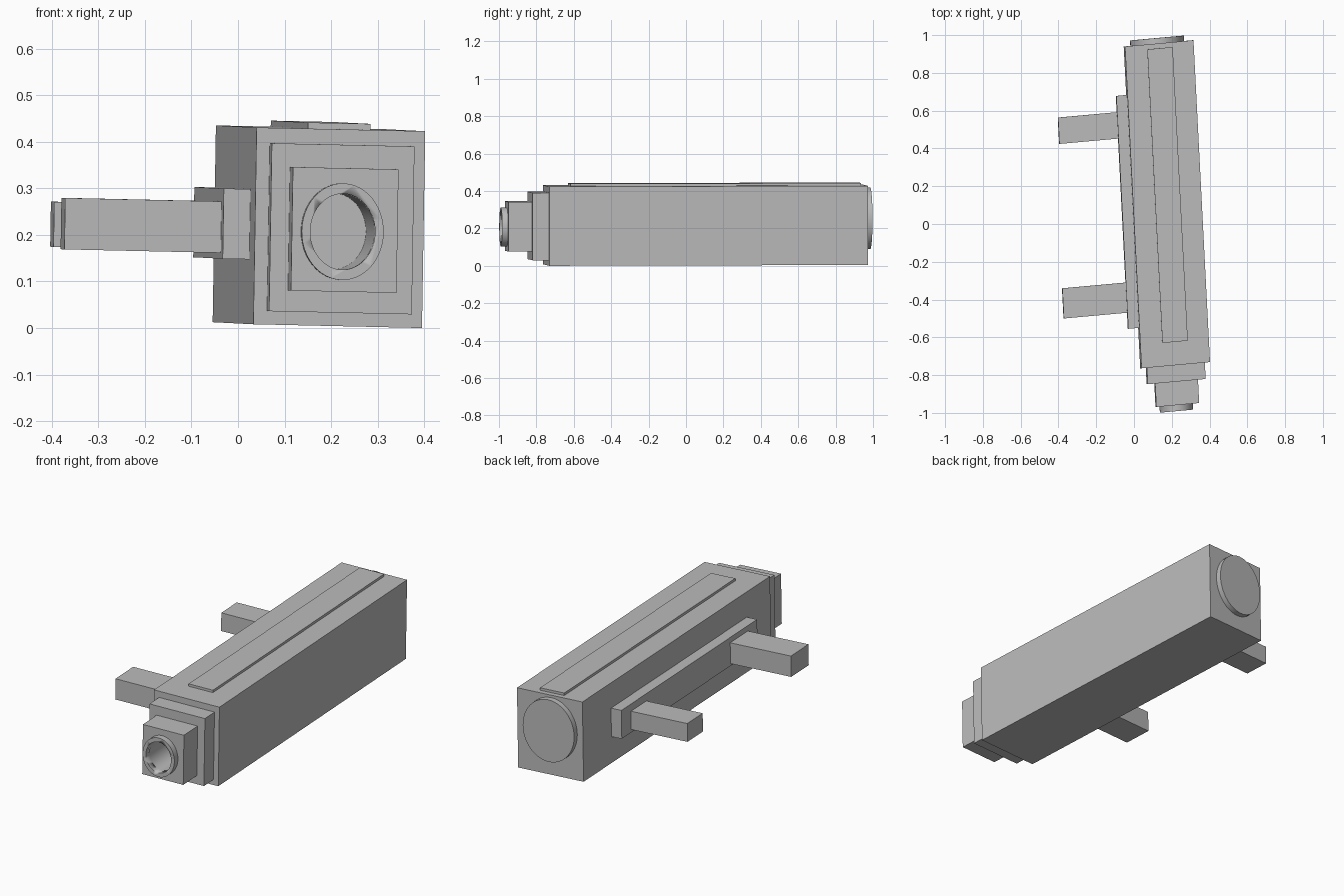
import bpy, bmesh, math
from mathutils import Matrix, Vector

if "Cube" in bpy.data.objects:
    bpy.data.objects.remove(bpy.data.objects["Cube"])

# Slightly skewed frame shared by all parts: u across, v along the body, w up
O = Vector((0.033, -0.764, 0.008))
U = Vector((0.9956, 0.0908, -0.022))
V = Vector((-0.0513, 0.9987, 0.0026))
W = Vector((0.0166, 0.0, 0.9998))
FRAME = Matrix((
    (U.x, V.x, W.x, O.x),
    (U.y, V.y, W.y, O.y),
    (U.z, V.z, W.z, O.z),
    (0, 0, 0, 1)))

grey = bpy.data.materials.new("plain grey")
grey.diffuse_color = (0.5, 0.5, 0.5, 1)
grey.use_nodes = True
grey.node_tree.nodes["Principled BSDF"].inputs["Base Color"].default_value = grey.diffuse_color


def finish(name, bm):
    bmesh.ops.transform(bm, matrix=FRAME, verts=bm.verts)
    bmesh.ops.recalc_face_normals(bm, faces=bm.faces)
    me = bpy.data.meshes.new(name)
    bm.to_mesh(me)
    bm.free()
    me.materials.append(grey)
    ob = bpy.data.objects.new(name, me)
    bpy.context.collection.objects.link(ob)
    return ob


def box(name, u, v, w):
    bm = bmesh.new()
    bmesh.ops.create_cube(bm, size=1)
    size = Matrix.Diagonal((u[1] - u[0], v[1] - v[0], w[1] - w[0], 1))
    mid = Matrix.Translation((sum(u) / 2, sum(v) / 2, sum(w) / 2))
    bmesh.ops.transform(bm, matrix=mid @ size, verts=bm.verts)
    return finish(name, bm)


def disc(name, cu, cw, ru, rw, v):
    """Oval cylinder running along v."""
    bm = bmesh.new()
    bmesh.ops.create_cone(bm, cap_ends=True, segments=48, radius1=1, radius2=1, depth=1)
    m = (Matrix.Translation((cu, sum(v) / 2, cw))
         @ Matrix.Diagonal((ru, v[1] - v[0], rw, 1))
         @ Matrix.Rotation(math.pi / 2, 4, 'X'))
    bmesh.ops.transform(bm, matrix=m, verts=bm.verts)
    ob = finish(name, bm)
    bpy.ops.object.select_all(action='DESELECT')
    ob.select_set(True)
    bpy.context.view_layer.objects.active = ob
    bpy.ops.object.shade_smooth_by_angle(angle=math.radians(30))
    return ob


# Main body and stepped front
body = box("body", (0, 0.364), (0, 1.706), (0, 0.423))
collar = box("front_collar", (0.029, 0.337), (-0.087, 0), (0.029, 0.39))
block = box("front_block", (0.069, 0.297), (-0.211, -0.087), (0.0745, 0.34))
ring = disc("front_ring", 0.177, 0.2035, 0.0885, 0.104, (-0.243, -0.211))

# Deep bore through the front parts
bore = disc("bore_cutter", 0.177, 0.2035, 0.070, 0.0817, (-0.3, 0.14))
bore.hide_render = True
bore.hide_viewport = True
bore.display_type = 'WIRE'
for ob in (body, collar, block, ring):
    cut = ob.modifiers.new("bore", 'BOOLEAN')
    cut.operation = 'DIFFERENCE'
    cut.solver = 'EXACT'
    cut.object = bore

# Rear cap and top plate
disc("rear_cap", 0.174, 0.245, 0.143, 0.165, (1.70, 1.735))
box("top_plate", (0.117, 0.252), (0.1235, 1.68), (0.42, 0.436))

# Side rail with two arms
box("side_rail", (-0.0575, 0.003), (0.2145, 1.449), (0.139, 0.29))
box("front_arm", (-0.395, -0.055), (0.30, 0.46), (0.1515, 0.262))
box("rear_arm", (-0.371, -0.055), (1.223, 1.363), (0.155, 0.252))
